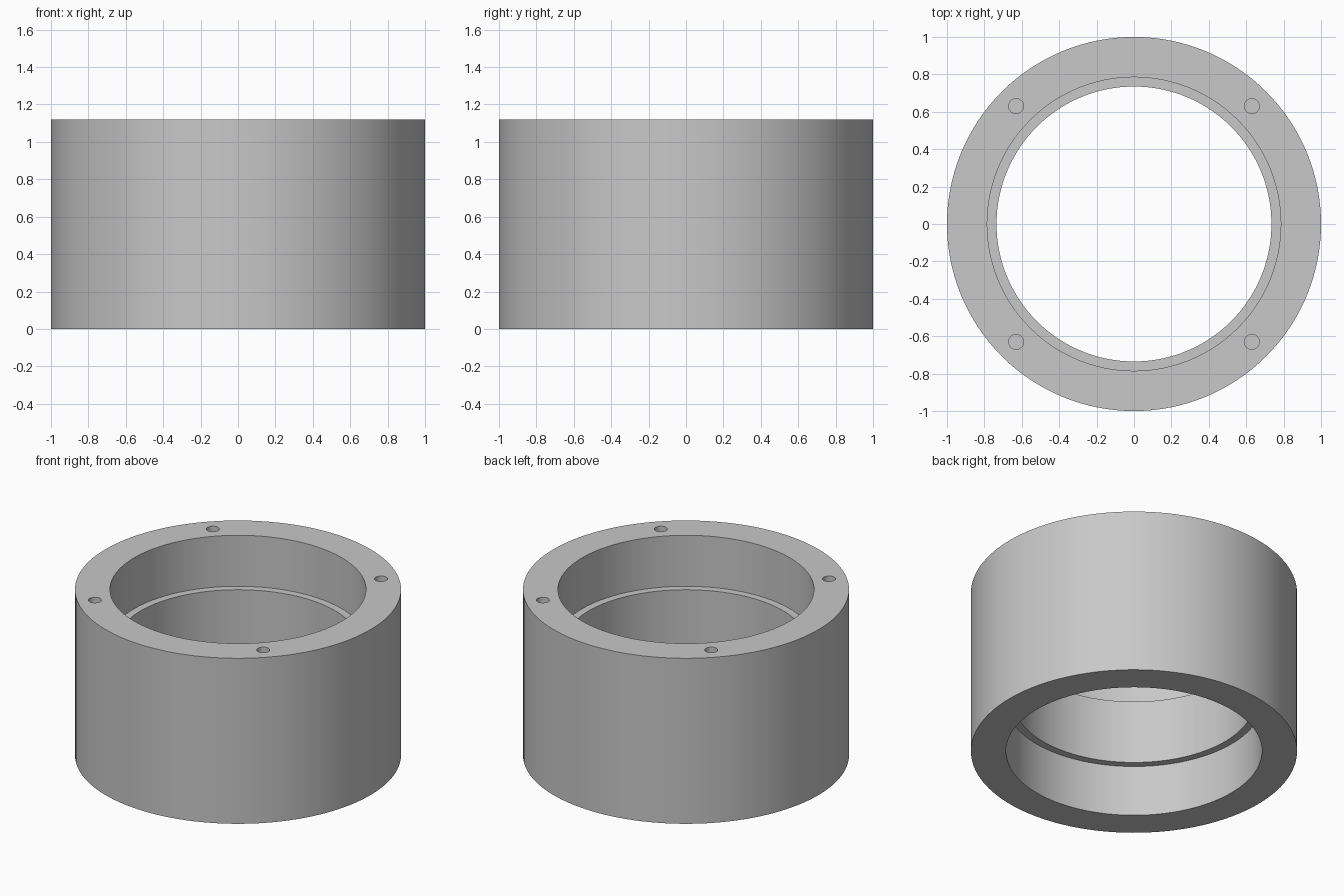
import bpy, bmesh, math
from mathutils import Matrix

HEIGHT = 1.12
RECESS = 0.345        # depth of the wider bore at each end
BORE, WIDE_BORE = 0.735, 0.785
HOLE_POS, HOLE_RADIUS, HOLE_DEPTH = 0.63, 0.04, 0.3
SEGMENTS = 128

cube = bpy.data.objects.get("Cube")
if cube:
    bpy.data.objects.remove(cube, do_unlink=True)

grey = bpy.data.materials.new("plain grey")
grey.use_nodes = True
grey.diffuse_color = (0.58, 0.58, 0.58, 1)
grey.node_tree.nodes["Principled BSDF"].inputs["Base Color"].default_value = grey.diffuse_color


def make_object(name, bm):
    bmesh.ops.recalc_face_normals(bm, faces=bm.faces)
    mesh = bpy.data.meshes.new(name)
    bm.to_mesh(mesh)
    bm.free()
    mesh.materials.append(grey)
    obj = bpy.data.objects.new(name, mesh)
    bpy.context.collection.objects.link(obj)
    return obj


# Ring body: closed wall profile turned around the z axis
profile = [(1, 0), (1, HEIGHT), (WIDE_BORE, HEIGHT), (WIDE_BORE, HEIGHT - RECESS),
           (BORE, HEIGHT - RECESS), (BORE, RECESS), (WIDE_BORE, RECESS), (WIDE_BORE, 0)]
bm = bmesh.new()
verts = [bm.verts.new((r, 0, z)) for r, z in profile]
edges = [bm.edges.new((v, verts[(i + 1) % len(verts)])) for i, v in enumerate(verts)]
bmesh.ops.spin(bm, geom=verts + edges, cent=(0, 0, 0), axis=(0, 0, 1),
               angle=math.tau, steps=SEGMENTS, use_merge=True)
bmesh.ops.remove_doubles(bm, verts=bm.verts, dist=1e-5)
ring = make_object("ring_body", bm)

# Four blind screw holes in the top face
bm = bmesh.new()
for sx in (-1, 1):
    for sy in (-1, 1):
        bmesh.ops.create_cone(bm, cap_ends=True, segments=32, radius1=HOLE_RADIUS,
                              radius2=HOLE_RADIUS, depth=2 * HOLE_DEPTH,
                              matrix=Matrix.Translation((sx * HOLE_POS, sy * HOLE_POS, HEIGHT)))
cutter = make_object("screw_hole_cutter", bm)
cutter.hide_render = True

holes = ring.modifiers.new("screw holes", "BOOLEAN")
holes.operation = "DIFFERENCE"
holes.solver = "EXACT"
holes.object = cutter

bpy.ops.object.select_all(action="DESELECT")
ring.select_set(True)
bpy.context.view_layer.objects.active = ring
bpy.ops.object.modifier_apply(modifier=holes.name)
bpy.data.objects.remove(cutter, do_unlink=True)
bpy.ops.object.shade_smooth_by_angle(angle=math.radians(30))
